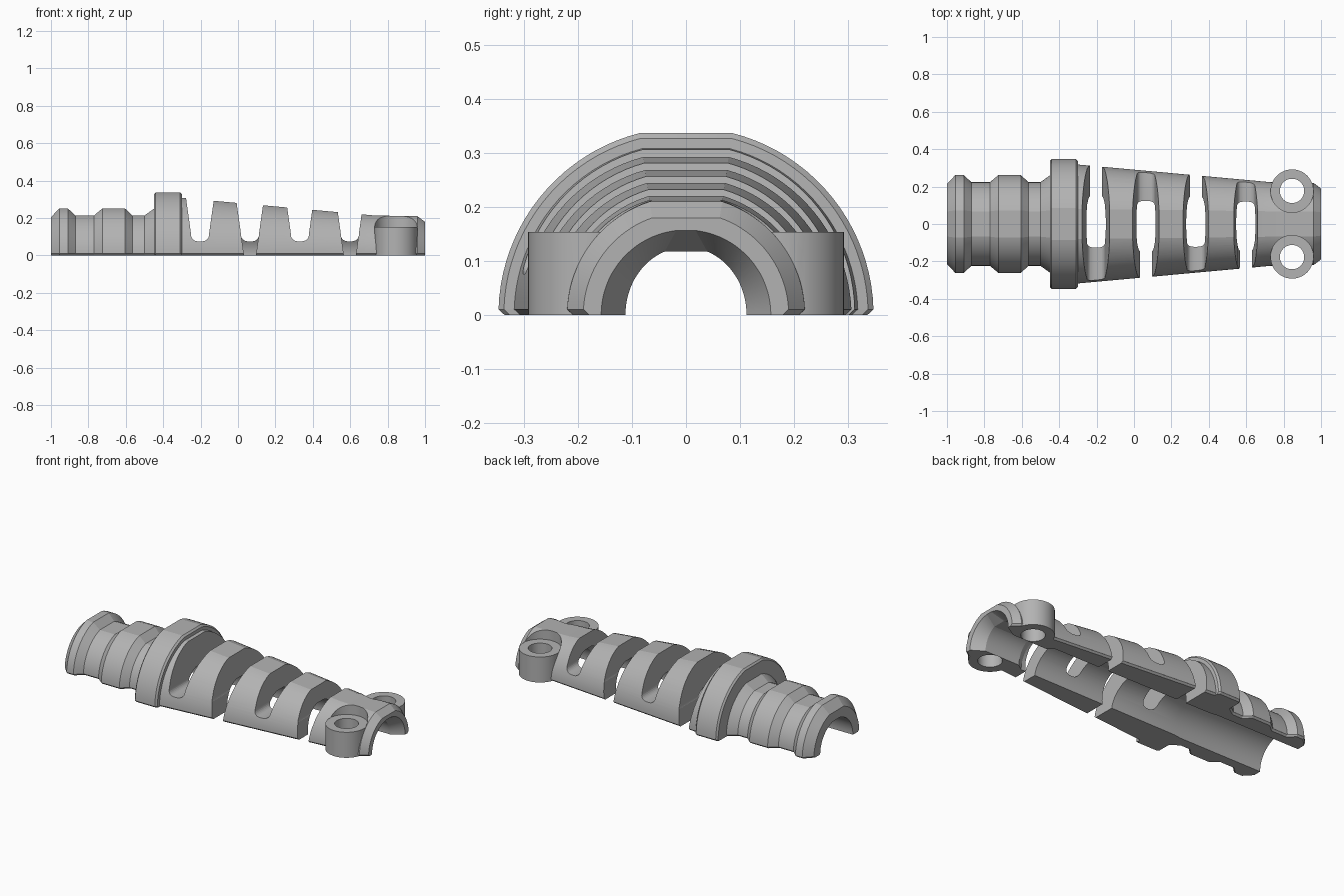
import bpy, bmesh
from math import asin, cos, sin, pi, radians

if "Cube" in bpy.data.objects:
    bpy.data.objects.remove(bpy.data.objects["Cube"])

grey = bpy.data.materials.new("grey plastic")
grey.use_nodes = True
colour = (0.45, 0.45, 0.45, 1)
grey.diffuse_color = colour
grey.node_tree.nodes["Principled BSDF"].inputs["Base Color"].default_value = colour


def loft(name, rings):
    """Skin closed rings of equal length and cap both ends."""
    bm = bmesh.new()
    loops = [[bm.verts.new(p) for p in ring] for ring in rings]
    n = len(loops[0])
    for a, b in zip(loops, loops[1:]):
        for i in range(n):
            j = (i + 1) % n
            bm.faces.new((a[i], a[j], b[j], b[i]))
    bm.faces.new(loops[0])
    bm.faces.new(loops[-1])
    bmesh.ops.recalc_face_normals(bm, faces=bm.faces)
    mesh = bpy.data.meshes.new(name)
    bm.to_mesh(mesh)
    bm.free()
    mesh.materials.append(grey)
    ob = bpy.data.objects.new(name, mesh)
    bpy.context.collection.objects.link(ob)
    return ob


def half_ring(x, ry, rz, top, foot, steps=20):
    """Half ellipse across x, flattened at height top, ending in foot points (y, z)."""
    low = asin(max(foot[-1][1], 0) / rz)
    high = asin(min(top / rz, 1))
    side = list(foot)
    for i in range(steps + 1):
        a = low + (high - low) * i / steps
        side.append((ry * cos(a), rz * sin(a)))
    return [(x, y, z) for y, z in side] + [(x, -y, z) for y, z in reversed(side)]


def cylinder(name, x, y, r, z0, z1, n=48):
    circle = [(x + r * cos(2 * pi * i / n), y + r * sin(2 * pi * i / n)) for i in range(n)]
    return loft(name, [[(u, v, z) for u, v in circle] for z in (z0, z1)])


def prism(name, outline, y0, y1):
    return loft(name, [[(x, y, z) for x, z in outline] for y in (y0, y1)])


def combine(ob, tool, operation):
    mod = ob.modifiers.new("bool", "BOOLEAN")
    mod.operation = operation
    mod.solver = "EXACT"
    mod.object = tool
    bpy.context.view_layer.update()
    graph = bpy.context.evaluated_depsgraph_get()
    mesh = bpy.data.meshes.new_from_object(ob.evaluated_get(graph))
    ob.modifiers.clear()
    ob.data = mesh
    bpy.data.objects.remove(tool)


# Outer shell: ribbed connector end, flange, tapered sleeve (x, radius)
shell = [(-1, .215), (-.955, .262), (-.91, .262), (-.87, .224), (-.77, .224),
         (-.725, .262), (-.605, .262), (-.565, .224), (-.5, .224), (-.45, .26),
         (-.449, .337), (-.44, .347), (-.31, .347), (-.3, .337), (-.299, .318),
         (.73, .224), (.96, .22), (1, .19)]
rings = []
for x, r in shell:
    foot = [(r - .011, 0), (r - .0005, .01)]
    rings.append(half_ring(x, r, r, r - .0105, foot))
body = loft("strain_relief_half", rings)

# Screw bosses with clearance for the screw heads
BOSS_X, BOSS_Y, BOSS_TOP = .845, .177, .153
for s in (-1, 1):
    combine(body, cylinder("clearance", BOSS_X, s * BOSS_Y, .1155, BOSS_TOP, .5), "DIFFERENCE")
    combine(body, cylinder("boss", BOSS_X, s * BOSS_Y, .115, 0, BOSS_TOP), "UNION")
    combine(body, cylinder("screw_hole", BOSS_X, s * BOSS_Y, .065, -.1, .4), "DIFFERENCE")

# Cable bore, pinched near the bosses and flared at the mouth (x, ry, rz, top)
bore = [(-1.02, .155, .155, .152), (-.45, .155, .155, .152), (-.4, .148, .148, .145),
        (.66, .141, .141, .138), (.7, .112, .125, .117), (.93, .112, .125, .117),
        (1, .157, .157, .156), (1.02, .165, .165, .164)]
combine(body, loft("bore", [half_ring(x, a, b, t, [(a, -.1), (a, -.001)])
                            for x, a, b, t in bore]), "DIFFERENCE")


# Flex slots, open to the base on alternating sides
def slot_width(z):
    return .032 + .14 * z


FLOOR, ROUND = .075, .045
for k in range(4):
    cx = -.203 + .267 * k
    side = 1 if k % 2 == 0 else -1
    z_mid = FLOOR + ROUND
    w = slot_width(z_mid)
    outline = [(cx + slot_width(.4), .4), (cx - slot_width(.4), .4)]
    for i in range(17):
        a = pi * i / 16
        c, s = cos(a), abs(sin(a))
        c = (1 if c > 0 else -1) * abs(c) ** .75
        outline.append((cx - w * c, z_mid - ROUND * s ** .75))
    combine(body, prism("rounded_slot", outline, -.5, .5), "DIFFERENCE")
    outline = [(cx + d * slot_width(z), z)
               for d, z in ((1, .35), (-1, .35), (-1, -.05), (1, -.05))]
    combine(body, prism("open_slot", outline, 0, side * .5), "DIFFERENCE")

# Crisp machined edges over smooth curves
bpy.ops.object.select_all(action="DESELECT")
bpy.context.view_layer.objects.active = body
body.select_set(True)
bpy.ops.object.shade_smooth_by_angle(angle=radians(12))
